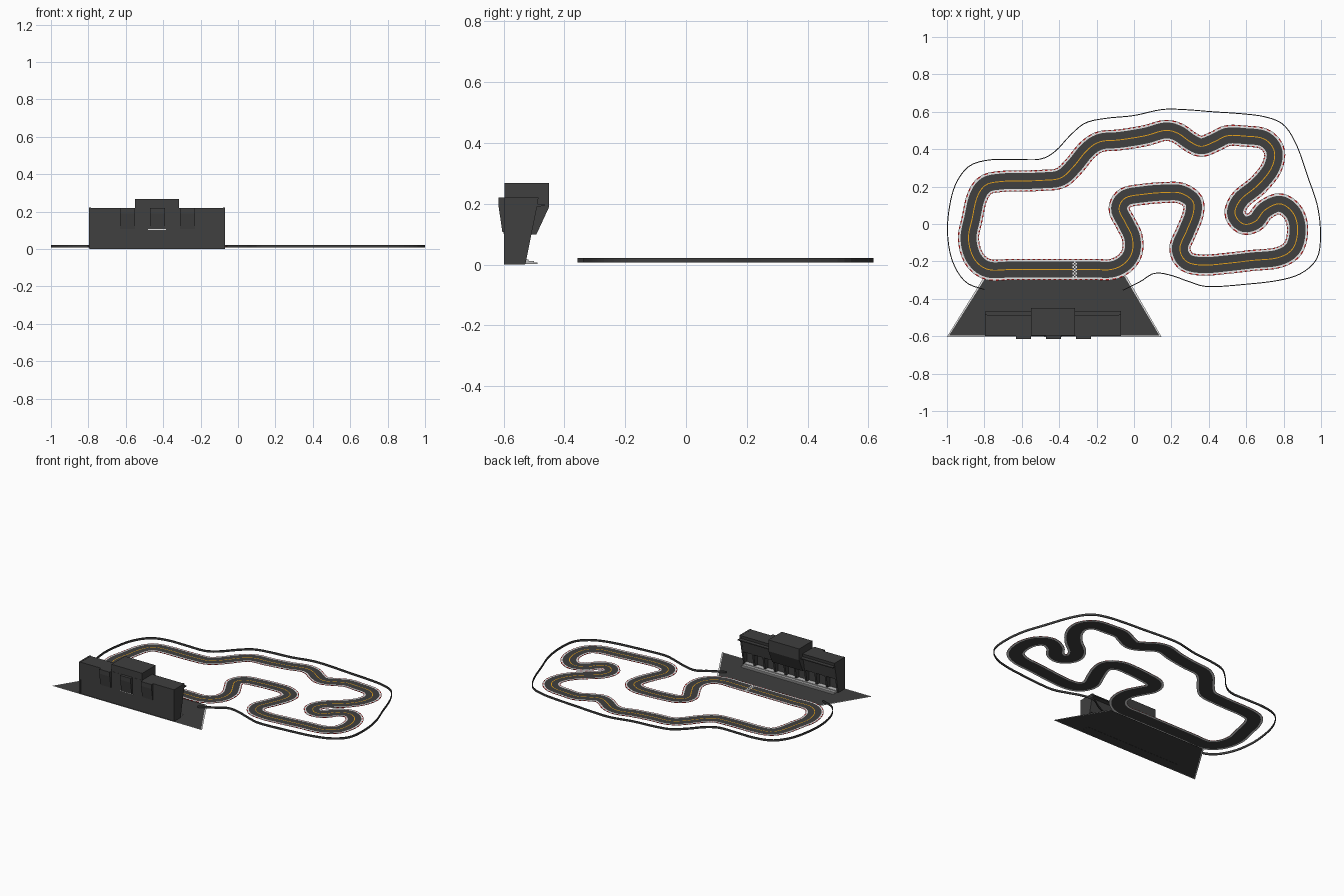
import bpy, bmesh
from mathutils import Vector

if "Cube" in bpy.data.objects:
    bpy.data.objects.remove(bpy.data.objects["Cube"])


def material(name, r, g, b):
    m = bpy.data.materials.new(name)
    m.diffuse_color = (r, g, b, 1)
    m.use_nodes = True
    m.node_tree.nodes["Principled BSDF"].inputs["Base Color"].default_value = m.diffuse_color
    return m


ASPHALT = material("asphalt grey", .05, .05, .05)
WHITE = material("line white", .8, .8, .8)
RED = material("kerb red", .55, .015, .015)
ORANGE = material("centre line orange", .8, .36, .01)
STEP = material("step grey", .5, .5, .5)
BUILDING = ASPHALT
BARRIER = ASPHALT


def finish(name, bm, mats, recalc=True):
    if recalc:
        bmesh.ops.recalc_face_normals(bm, faces=bm.faces)
    me = bpy.data.meshes.new(name)
    bm.to_mesh(me)
    bm.free()
    for m in mats:
        me.materials.append(m)
    ob = bpy.data.objects.new(name, me)
    bpy.context.collection.objects.link(ob)
    return ob


def smooth_path(pts, closed, step):
    """Catmull-Rom through pts, resampled to an even spacing."""
    p = [Vector(q) for q in pts]
    n = len(p)

    def get(i):
        return p[i % n] if closed else p[max(0, min(n - 1, i))]
    fine = []
    for i in range(n if closed else n - 1):
        a, b, c, d = (get(i + k) for k in (-1, 0, 1, 2))
        for k in range(16):
            t = k / 16
            fine.append(.5 * (2 * b + (c - a) * t + (2 * a - 5 * b + 4 * c - d) * t * t
                              + (3 * b - a - 3 * c + d) * t ** 3))
    fine.append(p[0].copy() if closed else p[-1].copy())
    total = sum((fine[i + 1] - fine[i]).length for i in range(len(fine) - 1))
    count = 2 * round(total / step / 2)
    out, dist, seg = [], 0, 0
    for k in range(count if closed else count + 1):
        goal = total * k / count
        while seg < len(fine) - 2 and dist + (fine[seg + 1] - fine[seg]).length < goal:
            dist += (fine[seg + 1] - fine[seg]).length
            seg += 1
        d = fine[seg + 1] - fine[seg]
        out.append(fine[seg] + d * min(1, (goal - dist) / max(d.length, 1e-9)))
    return out


def sweep(name, path, closed, profile, mats, rule):
    """Sweep a closed (offset, z) profile along a flat path."""
    bm = bmesh.new()
    n, m = len(path), len(profile)
    rings = []
    for i, q in enumerate(path):
        nxt = path[(i + 1) % n] if closed else path[min(i + 1, n - 1)]
        prv = path[i - 1] if closed else path[max(i - 1, 0)]
        t = (nxt - prv).normalized()
        rings.append([bm.verts.new((q.x - t.y * o, q.y + t.x * o, z)) for o, z in profile])
    for i in range(n if closed else n - 1):
        a, b = rings[i], rings[(i + 1) % n]
        for j in range(m):
            k = (j + 1) % m
            bm.faces.new((a[j], b[j], b[k], a[k])).material_index = rule(i, j)
    if not closed:
        bm.faces.new(rings[0])
        bm.faces.new(rings[-1])
    return finish(name, bm, mats)


def prism(name, profile, spans, mat):
    """Extrude a (y, z) profile over each x span."""
    bm = bmesh.new()
    for x0, x1 in spans:
        a = [bm.verts.new((x0, y, z)) for y, z in profile]
        b = [bm.verts.new((x1, y, z)) for y, z in profile]
        bm.faces.new(a)
        bm.faces.new(b)
        for i in range(len(a)):
            k = (i + 1) % len(a)
            bm.faces.new((a[i], a[k], b[k], b[i]))
    return finish(name, bm, [mat])


# Race track: asphalt, white edge bands, striped kerbs, centre line
CENTRE = [(-.78, -.243), (-.65, -.243), (-.5, -.243), (-.35, -.243), (-.22, -.243), (-.12, -.243),
          (-.05, -.21), (-.01, -.15), (-.01, -.07), (-.045, .005), (-.08, .08), (-.045, .14),
          (.06, .16), (.16, .168), (.25, .165), (.315, .12), (.315, .05), (.28, -.04),
          (.245, -.13), (.28, -.2), (.37, -.22), (.5, -.21), (.63, -.195), (.77, -.18),
          (.85, -.13), (.875, -.03), (.85, .06), (.78, .108), (.7, .075), (.65, .015),
          (.585, 0), (.54, .055), (.57, .13), (.665, .21), (.735, .3), (.75, .39), (.695, .455),
          (.59, .47), (.5, .472), (.43, .44), (.36, .415), (.3, .44), (.235, .485), (.165, .5),
          (.06, .472), (-.075, .45), (-.18, .44), (-.25, .395), (-.325, .305), (-.395, .245),
          (-.5, .233), (-.6, .23), (-.7, .228), (-.79, .21), (-.838, .145), (-.865, .03),
          (-.885, -.08), (-.855, -.185)]
tops = [-.0565, -.05, -.0425, -.0024, .0024, .0425, .05, .0565]
track_profile = ([(o, .013) for o in tops] +
                 [(o, .010) for o in (.0565, .0425, -.0425, -.0565)])


def track_colour(i, j):
    if j in (0, 6, 7, 11):
        return 2 if i % 2 else 1
    if j in (1, 5, 8, 10):
        return 1
    return 3 if j == 3 else 0


sweep("race_track", smooth_path(CENTRE, True, .014), True, track_profile,
      [ASPHALT, WHITE, RED, ORANGE], track_colour)

# Outer barrier wall
FENCE = [(-.8, -.35), (-.9, -.31), (-.97, -.2), (-.997, -.05), (-.985, .1), (-.95, .22),
         (-.88, .31), (-.77, .343), (-.63, .345), (-.5, .347), (-.42, .39), (-.34, .475),
         (-.26, .54), (-.15, .565), (0, .58), (.15, .612), (.28, .611), (.42, .6), (.57, .59),
         (.7, .573), (.8, .53), (.87, .42), (.93, .25), (.98, .1), (.997, -.05), (.98, -.18),
         (.9, -.26), (.78, -.3), (.6, -.322), (.4, -.335), (.3, -.31), (.2, -.275), (.11, -.263),
         (.03, -.31), (-.06, -.354)]
sweep("outer_barrier", smooth_path(FENCE, False, .03), False,
      [(-.0025, .007), (-.0025, .021), (.0025, .021), (.0025, .007)], [BARRIER], lambda i, j: 0)

# Checkered start line
bm = bmesh.new()
for r in range(3):
    for c in range(10):
        x, y = -.33 + r * .008, -.286 + c * .0086
        f = bm.faces.new([bm.verts.new((x + dx, y + dy, .0145))
                          for dx, dy in ((0, 0), (.008, 0), (.008, .0086), (0, .0086))])
        f.material_index = (r + c) % 2
finish("start_line", bm, [WHITE, ASPHALT])

# Paved apron, with a painted border that meets its outer edge
corners = [Vector(c) for c in ((-1, -.603), (.147, -.603), (-.04, -.28), (-.8, -.28))]
mid = sum(corners, Vector((0, 0))) / 4
inset = [Vector((c.x + (.011 if c.x < mid.x else -.011),
                 c.y + (.006 if c.y < mid.y else 0))) for c in corners]
bm = bmesh.new()
outer = [bm.verts.new((c.x, c.y, .001)) for c in corners]
inner = [bm.verts.new((c.x, c.y, .001)) for c in inset]
bm.faces.new(inner)
for i in (3, 0, 1):
    k = (i + 1) % 4
    bm.faces.new((outer[i], outer[k], inner[k], inner[i])).material_index = 1
finish("apron", bm, [ASPHALT, WHITE])

# Pit building: ground floor, overhanging upper floor, leaning end walls and ribs
X0, X1, B = -.795, -.07, .002
prism("building_base", [(-.598, 0), (-.53, 0), (-.53, B), (-.598, B)], [(X0, X1)], BUILDING)
prism("ground_floor", [(-.595, B), (-.55, B), (-.55, .1), (-.595, .1)], [(X0, X1)], BUILDING)
prism("upper_floor", [(-.598, .1), (-.509, .1), (-.492, .19), (-.487, .22), (-.598, .22)],
      [(X0, X1)], BUILDING)
prism("end_walls", [(-.599, B), (-.528, B), (-.49, .19), (-.485, .221), (-.599, .221)],
      [(X0 - .001, X0 + .01), (X1 - .01, X1 + .001)], BUILDING)
pitch = (X1 - X0 - .012) / 9
prism("leaning_ribs", [(-.552, B), (-.528, B), (-.509, .1), (-.552, .1)],
      [(X0 + i * pitch, X0 + i * pitch + .012) for i in range(1, 9)], BUILDING)
prism("roof_canopies", [(-.495, .19), (-.465, .193), (-.465, .199), (-.495, .199)],
      [(X0, -.55), (-.315, X1)], BUILDING)
prism("central_tower", [(-.597, .099), (-.492, .099), (-.45, .19), (-.45, .268), (-.597, .268)],
      [(-.55, -.315)], BUILDING)

# Rear bays, with a pale sill below the middle one
prism("rear_bays", [(-.59, .108), (-.604, .108), (-.616, .19), (-.616, .22), (-.59, .22)],
      [(-.63, -.55), (-.47, -.39), (-.31, -.23)], BUILDING)
prism("rear_sill", [(-.59, .102), (-.602, .102), (-.602, .107), (-.59, .107)],
      [(-.48, -.385)], WHITE)

# Shallow steps facing the track
prism("front_steps", [(-.552, B), (-.488, B), (-.488, .007), (-.5, .007), (-.5, .012),
                      (-.518, .012), (-.518, .017), (-.552, .017)], [(X0 + .01, X1 - .01)], STEP)
